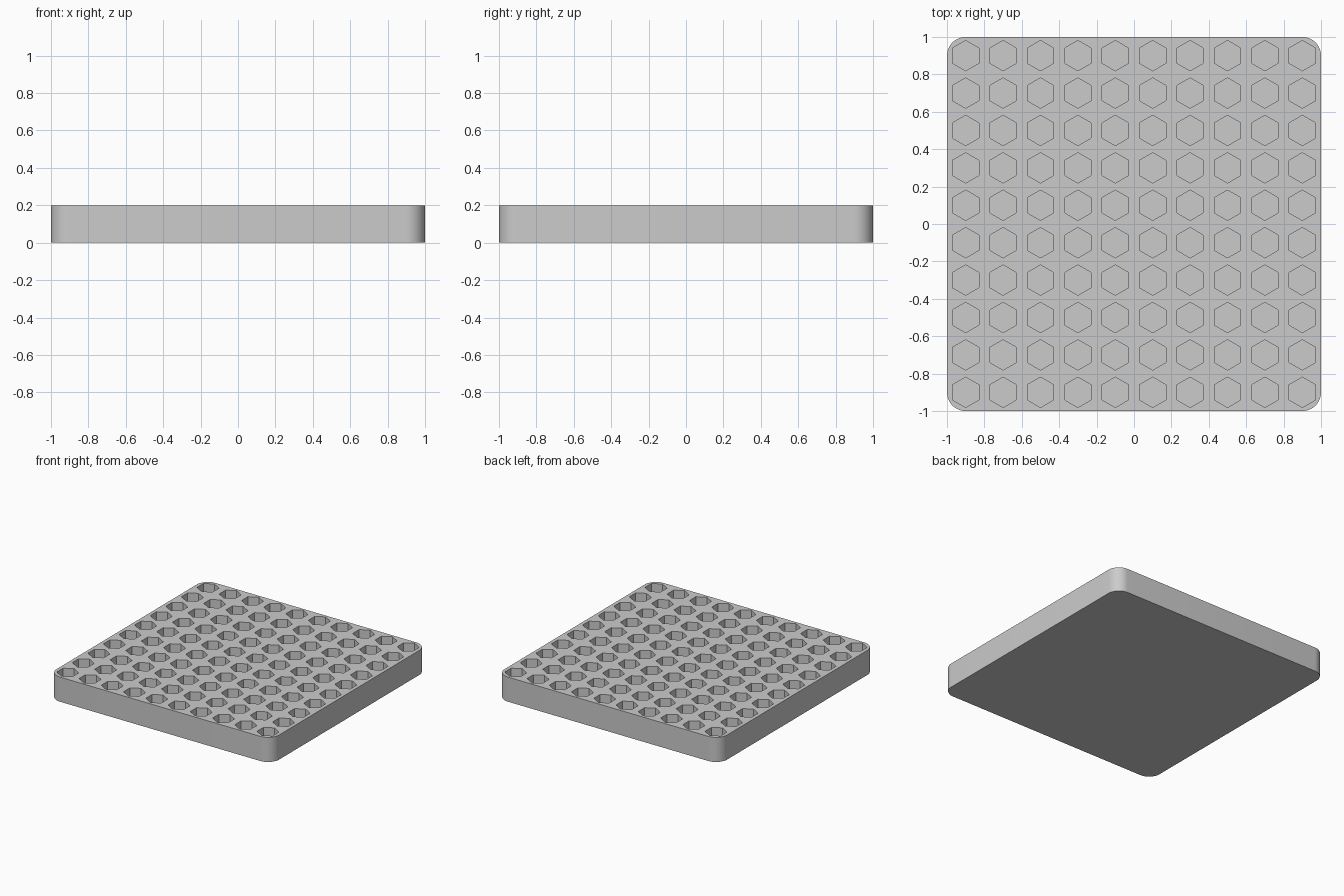
import bpy
import bmesh
import math

SIZE, HEIGHT, CORNER = 2.0, 0.2, 0.1
COUNT, PITCH = 10, 0.2
HEX_RADIUS, HOLE_DEPTH = 0.081, 0.16

if "Cube" in bpy.data.objects:
    bpy.data.objects.remove(bpy.data.objects["Cube"], do_unlink=True)

# Material
grey = bpy.data.materials.new("plain_grey")
grey.use_nodes = True
colour = (0.6, 0.6, 0.6, 1)
grey.diffuse_color = colour
grey.node_tree.nodes["Principled BSDF"].inputs["Base Color"].default_value = colour


def add_object(name, bm):
    mesh = bpy.data.meshes.new(name)
    bm.to_mesh(mesh)
    bm.free()
    mesh.materials.append(grey)
    obj = bpy.data.objects.new(name, mesh)
    bpy.context.collection.objects.link(obj)
    return obj


# Block with rounded upright corners
bm = bmesh.new()
bmesh.ops.create_cube(bm, size=1)
bmesh.ops.scale(bm, vec=(SIZE, SIZE, HEIGHT), verts=bm.verts)
bmesh.ops.translate(bm, vec=(0, 0, HEIGHT / 2), verts=bm.verts)
upright = [e for e in bm.edges if abs(e.verts[0].co.z - e.verts[1].co.z) > HEIGHT / 2]
bmesh.ops.bevel(bm, geom=upright, offset=CORNER, segments=12, profile=0.5, affect='EDGES')
holder = add_object("holder_block", bm)

# Grid of hexagonal prisms that cut the blind sockets
bm = bmesh.new()
start = -PITCH * (COUNT - 1) / 2
for row in range(COUNT):
    for column in range(COUNT):
        ring = []
        for k in range(6):
            angle = math.radians(90 + 60 * k)
            ring.append(bm.verts.new((start + column * PITCH + HEX_RADIUS * math.cos(angle),
                                      start + row * PITCH + HEX_RADIUS * math.sin(angle),
                                      HEIGHT - HOLE_DEPTH)))
        base = bm.faces.new(ring)
        top = bmesh.ops.extrude_face_region(bm, geom=[base], use_keep_orig=True)["geom"]
        bmesh.ops.translate(bm, vec=(0, 0, HOLE_DEPTH + 0.1),
                            verts=[v for v in top if isinstance(v, bmesh.types.BMVert)])
bmesh.ops.recalc_face_normals(bm, faces=bm.faces)
cutter = add_object("socket_cutter", bm)
cutter.hide_render = True

# Cut the sockets, then smooth only the rounded corners
cut = holder.modifiers.new("hex_sockets", 'BOOLEAN')
cut.operation = 'DIFFERENCE'
cut.solver = 'EXACT'
cut.object = cutter
bpy.ops.object.select_all(action='DESELECT')
holder.select_set(True)
bpy.context.view_layer.objects.active = holder
bpy.ops.object.modifier_apply(modifier=cut.name)
bpy.data.objects.remove(cutter, do_unlink=True)
bpy.ops.object.shade_smooth_by_angle(angle=math.radians(30))
